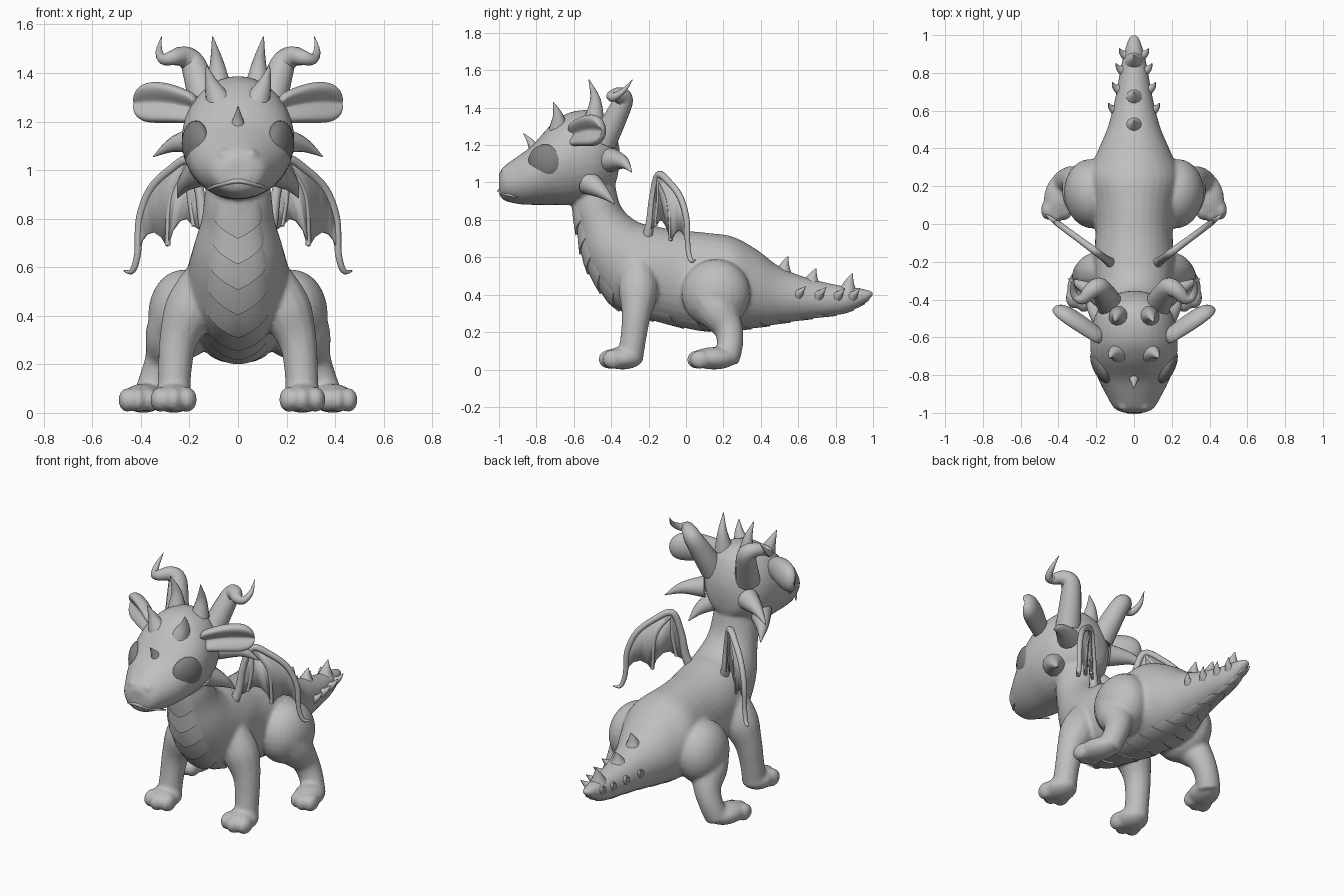
import bpy, bmesh
from math import sin, cos, pi
from mathutils import Vector, Matrix

if "Cube" in bpy.data.objects:
    bpy.data.objects.remove(bpy.data.objects["Cube"])


def material(name, value):
    m = bpy.data.materials.new(name)
    m.use_nodes = True
    m.diffuse_color = (value, value, value, 1)
    m.node_tree.nodes["Principled BSDF"].inputs["Base Color"].default_value = (value, value, value, 1)
    return m


SKIN = material("grey skin", 0.52)
EYE = material("dark grey eye", 0.22)


def finish(bm, name, mat=SKIN, mirror=False, angle=50):
    bmesh.ops.recalc_face_normals(bm, faces=bm.faces)
    me = bpy.data.meshes.new(name)
    bm.to_mesh(me)
    bm.free()
    ob = bpy.data.objects.new(name, me)
    bpy.context.collection.objects.link(ob)
    me.materials.append(mat)
    bpy.ops.object.select_all(action='DESELECT')
    ob.select_set(True)
    bpy.context.view_layer.objects.active = ob
    bpy.ops.object.shade_smooth_by_angle(angle=angle * pi / 180)
    if mirror:
        ob.modifiers.new("Mirror", 'MIRROR').use_clip = False
    return ob


def at(keys, s):
    """Smooth curve through the keys, sampled at key index s."""
    i = max(0, min(int(s), len(keys) - 2))
    f = s - i
    quad = [keys[max(0, min(len(keys) - 1, i + j))] for j in (-1, 0, 1, 2)]
    return [0.5 * (2*b + (c - a)*f + (2*a - 5*b + 4*c - d)*f*f + (3*b - a - 3*c + d)*f**3)
            for a, b, c, d in zip(*quad)]


def samples(keys, n):
    return [k / n for k in range((len(keys) - 1) * n + 1)]


def skin(bm, rings, closed=True):
    rows = [[bm.verts.new(p) for p in r] for r in rings]
    n = len(rows[0])
    for a, b in zip(rows, rows[1:]):
        for i in range(n if closed else n - 1):
            j = (i + 1) % n
            bm.faces.new((a[i], a[j], b[j], b[i]))
    if closed:
        bm.faces.new(rows[0])
        bm.faces.new(rows[-1])


def section(keys, s, ang):
    """Point on a trunk given by its top and bottom outline and half width."""
    ty, tz, by, bz, w = at(keys, s)
    c = cos(ang)
    return Vector((w * sin(ang), (ty + by + (ty - by) * c) / 2, (tz + bz + (tz - bz) * c) / 2))


def trunk(bm, keys, sides=32):
    skin(bm, [[section(keys, s, 2 * pi * i / sides) for i in range(sides)] for s in samples(keys, 5)])


def tube(bm, keys, side=1, sides=14, n=5):
    """Round tube through (x, y, z, radius) keys."""
    pts = [at(keys, s) for s in samples(keys, n)]
    cen = [Vector((p[0] * side, p[1], p[2])) for p in pts]
    tan = [(cen[min(i + 1, len(cen) - 1)] - cen[max(i - 1, 0)]).normalized() for i in range(len(cen))]
    u = tan[0].orthogonal().normalized()
    rings = []
    for i, (c, t) in enumerate(zip(cen, tan)):
        if i:
            u = tan[i - 1].rotation_difference(t) @ u
        v = t.cross(u)
        r = max(pts[i][3], 0.001)
        rings.append([c + r * (u * cos(2*pi*k/sides) + v * sin(2*pi*k/sides)) for k in range(sides)])
    skin(bm, rings)


def blob(bm, centre, radii, side=1, turn=0):
    m = Matrix.Translation(centre) @ Matrix.Rotation(turn, 4, 'Z') @ Matrix.Diagonal((*radii, 1))
    bmesh.ops.create_uvsphere(bm, u_segments=24, v_segments=14, radius=1,
                              matrix=Matrix.Diagonal((side, 1, 1, 1)) @ m)


def spike(bm, base, tip, r, bend=(0, 0, 0)):
    """Curved spike with a flared foot."""
    mid = (Vector(base) + Vector(tip)) / 2 + Vector(bend)
    tube(bm, [(*base, r), (*mid, r * 0.52), (*tip, 0.002)], sides=12, n=4)


# Torso and tail, then head: top y, top z, bottom y, bottom z, half width
TORSO = [(-.41, 1.22, -.60, 1.02, .10), (-.375, .97, -.61, .86, .135), (-.34, .86, -.58, .73, .15),
         (-.26, .79, -.55, .59, .18), (-.18, .77, -.48, .45, .20), (-.08, .75, -.36, .32, .215),
         (.02, .74, -.12, .25, .205), (.12, .73, .08, .21, .22), (.25, .71, .25, .21, .245),
         (.38, .64, .38, .225, .195), (.50, .55, .52, .25, .14), (.65, .49, .68, .275, .10),
         (.82, .45, .84, .30, .07), (.93, .435, .94, .345, .045), (.99, .42, .99, .385, .025),
         (1, .41, 1, .395, .008)]
HEAD = [(-1, 1.045, -1, .94, .05), (-.975, 1.085, -.975, .905, .105), (-.9, 1.14, -.9, .885, .15),
        (-.82, 1.20, -.82, .88, .19), (-.72, 1.31, -.72, .88, .223), (-.62, 1.375, -.62, .88, .232),
        (-.5, 1.385, -.5, .90, .212), (-.42, 1.34, -.42, .95, .165), (-.375, 1.26, -.375, 1.0, .11),
        (-.355, 1.18, -.355, 1.1, .03)]

# Body with head and four legs, fused into one smooth skin
bm = bmesh.new()
trunk(bm, TORSO)
trunk(bm, HEAD)
for side in (1, -1):
    tube(bm, [(.10, -.28, .64, .05), (.145, -.26, .54, .09), (.20, -.255, .42, .106),
              (.245, -.265, .30, .08), (.26, -.28, .18, .07), (.265, -.30, .05, .07)], side)
    blob(bm, (.265, -.34, .06), (.09, .11, .06), side)
    blob(bm, (.225, .16, .405), (.145, .185, .185), side, -.1)
    tube(bm, [(.24, .12, .40, .12), (.275, .17, .31, .11), (.305, .225, .22, .08),
              (.34, .235, .13, .07), (.37, .215, .05, .07)], side)
    blob(bm, (.39, .15, .06), (.085, .13, .06), side, .25)
    for k in (-1, 0, 1):
        blob(bm, (.265 + k * .055, -.41 + abs(k) * .02, .055), (.041, .058, .052), side)
        blob(bm, (.41 + k * .045, .06 + abs(k) * .015, .053), (.038, .055, .05), side)
    blob(bm, (.055, -.96, 1.06), (.028, .03, .028), side)
body = finish(bm, "body")
remesh = body.modifiers.new("Fuse", 'REMESH')
remesh.mode = 'VOXEL'
remesh.voxel_size = 0.0105
remesh.use_smooth_shade = True
relax = body.modifiers.new("Relax", 'SMOOTH')
relax.factor = 0.5
relax.iterations = 7

# Overlapping chevron plates from throat to tail tip
bm = bmesh.new()
rows = []
plates, start, end = 17, 1.3, 14.0
for k in range(plates):
    for v in (0, .5, 1):
        row = []
        for i in range(-8, 9):
            t = i / 8
            s = start + (end - start) * (k + v) / plates - 0.5 * abs(t)
            spread = 0.88 - 0.03 * s
            p = section(TORSO, s, pi + t * spread)
            mid = (section(TORSO, s, 0) + section(TORSO, s, pi)) / 2
            size = max(.35, 1 - .09 * s)
            lift = (.002 + .015 * v) * size * (1 - t ** 4) - .005 * t ** 4
            row.append(p + (p - mid).normalized() * lift)
        rows.append(row)
skin(bm, rows, closed=False)
finish(bm, "belly_plates", angle=60)

# Mouth line
bm = bmesh.new()
tube(bm, [(-.13, -.90, .92, .004), (-.075, -.972, .94, .009), (0, -.998, .955, .010),
          (.075, -.972, .94, .009), (.13, -.90, .92, .004)], sides=8)
finish(bm, "upper_lip")

# Eyes
bm = bmesh.new()
blob(bm, (.174, -.752, 1.11), (.046, .098, .094), turn=-.42)
finish(bm, "eyes", EYE, mirror=True)

# Thick ears with a shallow hollow on the front
bm = bmesh.new()
root, axis = Vector((.16, -.615, 1.25)), Vector((.265, .175, .025))
front = Vector((.52, -.85, 0))
rings = []
for t, h, d in [(0, .06, .05), (.2, .07, .055), (.4, .08, .06), (.6, .086, .062), (.8, .084, .058),
                (.92, .064, .045), (.98, .038, .025), (1, .01, .01)]:
    c = root + axis * t + Vector((0, 0, .015 * sin(pi * t)))
    ring = []
    for i in range(24):
        a = 2 * pi * i / 24
        depth = sin(a) if sin(a) < 0 else .6 * abs(sin(2 * a)) - .1 * sin(a)
        ring.append(c + Vector((0, 0, h * cos(a))) + front * (d * depth + .01))
    rings.append(ring)
skin(bm, rings)
ears = finish(bm, "ears", mirror=True, angle=80)
sub = ears.modifiers.new("Round", 'SUBSURF')
sub.levels = sub.render_levels = 2

# Curled horns
bm = bmesh.new()
tube(bm, [(.12, -.44, 1.22, .072), (.155, -.375, 1.35, .062), (.187, -.335, 1.44, .052),
          (.228, -.355, 1.468, .042), (.27, -.395, 1.462, .031), (.308, -.385, 1.457, .022),
          (.325, -.335, 1.49, .014), (.315, -.285, 1.55, .001)])
finish(bm, "curled_horns", mirror=True)

# Head spikes in pairs: crown, brow, cheek and jaw
bm = bmesh.new()
spike(bm, (.08, -.49, 1.34), (.105, -.52, 1.55), .055, (-.005, .02, 0))
spike(bm, (.08, -.68, 1.285), (.13, -.71, 1.43), .055, (.005, .01, 0))
spike(bm, (.15, -.40, 1.12), (.35, -.29, 1.055), .065, (.01, .01, .02))
spike(bm, (.15, -.52, 1.0), (.25, -.38, .885), .068, (.015, .005, .005))
finish(bm, "head_spikes", mirror=True)

bm = bmesh.new()
spike(bm, (0, -.81, 1.18), (0, -.87, 1.262), .032, (0, .005, 0))
finish(bm, "nose_horn")

# Tail spikes: one row on the ridge, one row on each flank
bm = bmesh.new()
for y, z, h in [(.52, .51, .095), (.67, .46, .08), (.865, .42, .095)]:
    spike(bm, (0, y, z), (0, y + .025, z + h), .05, (0, -.004, 0))
finish(bm, "tail_ridge_spikes")
bm = bmesh.new()
for y, x, z in [(.60, .095, .40), (.71, .075, .395), (.81, .055, .39), (.89, .038, .39)]:
    spike(bm, (x, y, z), (x + .04, y + .04, z + .045), .03, (.006, -.004, -.004))
finish(bm, "tail_flank_spikes", mirror=True)


def on_wing(x, z):
    return (x, -.2 + .74 * (x - .13), z)


# Wing membranes between the arm and a scalloped lower edge
ARM = [(.11, .68, .03), (.14, .78, .024), (.16, .92, .02), (.20, 1.04, .02), (.28, 1.0, .018),
       (.36, .92, .017), (.405, .80, .016), (.413, .66, .014), (.435, .585, .012), (.47, .585, .003)]
bm = bmesh.new()
hem = [(.15, .75), (.18, .77), (.21, .80), (.24, .79), (.27, .75), (.29, .685), (.315, .725),
       (.345, .745), (.375, .735), (.395, .71), (.41, .65)]
upper = [on_wing(*at(ARM, 1 + .6 * k)[:2]) for k in range(len(hem))]
skin(bm, [upper, [on_wing(*p) for p in hem]], closed=False)
wing = finish(bm, "wing_membranes", mirror=True)
thick = wing.modifiers.new("Thickness", 'SOLIDIFY')
thick.thickness = 0.012
thick.offset = 0

# Wing arms and fingers
bm = bmesh.new()
tube(bm, [(*on_wing(x, z), r) for x, z, r in ARM], sides=12)
for path in ([(.20, 1.03), (.275, .90), (.29, .69)], [(.20, 1.03), (.20, .90), (.18, .77)]):
    tube(bm, [(*on_wing(x, z), .011) for x, z in path], sides=8)
finish(bm, "wing_bones", mirror=True)
